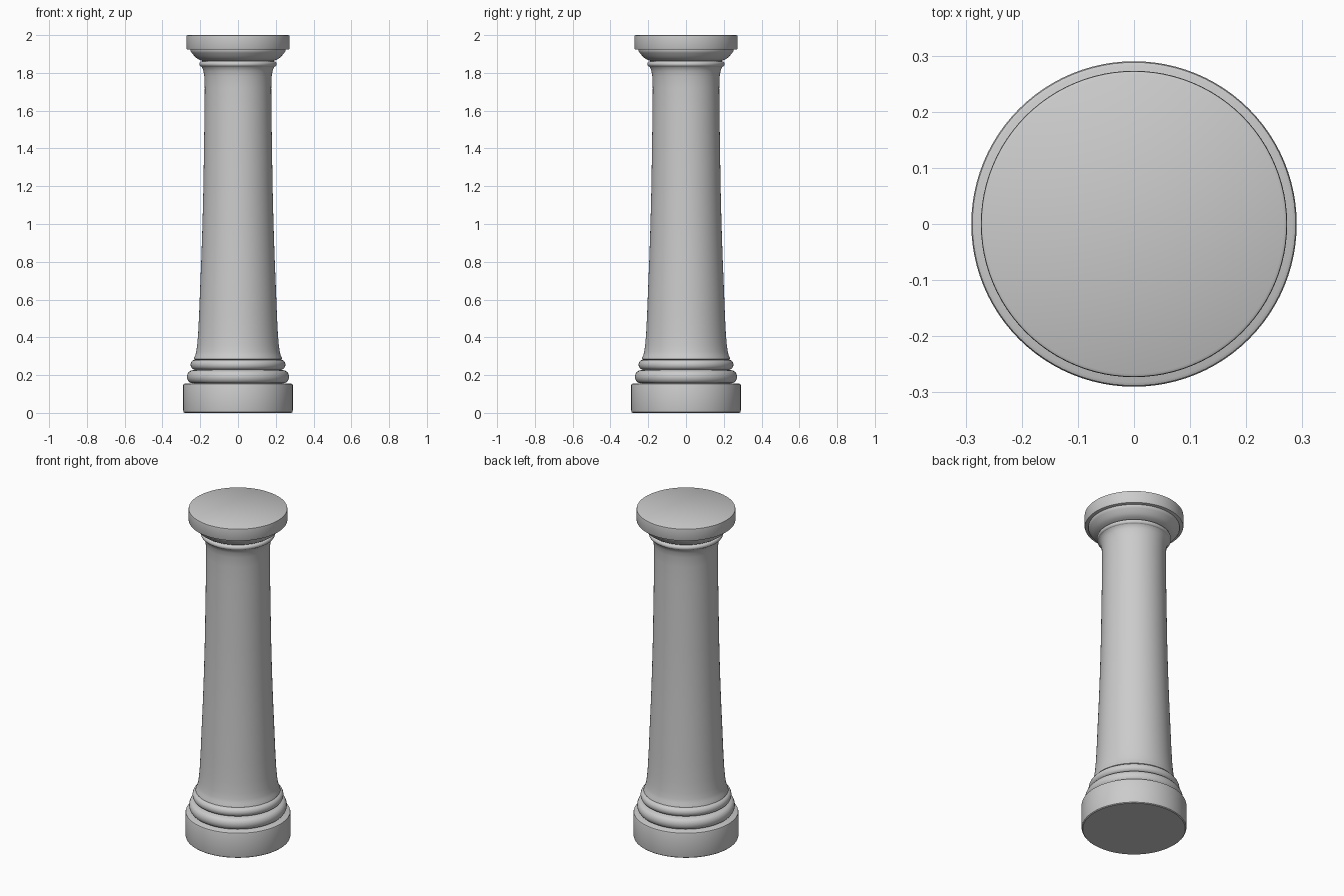
import bpy, bmesh, math

if "Cube" in bpy.data.objects:
    bpy.data.objects.remove(bpy.data.objects["Cube"])

SEGMENTS = 96
stone = bpy.data.materials.new("grey stone")
stone.diffuse_color = (0.6, 0.6, 0.6, 1)
stone.use_nodes = True
stone.node_tree.nodes["Principled BSDF"].inputs["Base Color"].default_value = stone.diffuse_color


def arc(radius, z, depth, half_height, steps=10):
    """Half-round moulding bulging outwards from radius."""
    return [(radius + depth * math.cos(a), z + half_height * math.sin(a))
            for a in [-math.pi / 2 + math.pi * i / steps for i in range(steps + 1)]]


def lathe(name, profile):
    """Spin an (r, z) profile around z and close both ends."""
    bm = bmesh.new()
    rings = []
    for r, z in profile:
        rings.append([bm.verts.new((r * math.cos(2 * math.pi * i / SEGMENTS),
                                    r * math.sin(2 * math.pi * i / SEGMENTS), z))
                      for i in range(SEGMENTS)])
    for low, high in zip(rings, rings[1:]):
        for i in range(SEGMENTS):
            j = (i + 1) % SEGMENTS
            bm.faces.new((low[i], low[j], high[j], high[i]))
    bm.faces.new(rings[0][::-1])
    bm.faces.new(rings[-1])
    mesh = bpy.data.meshes.new(name)
    bm.to_mesh(mesh)
    bm.free()
    mesh.materials.append(stone)
    obj = bpy.data.objects.new(name, mesh)
    bpy.context.collection.objects.link(obj)
    bpy.ops.object.select_all(action='DESELECT')
    obj.select_set(True)
    bpy.context.view_layer.objects.active = obj
    bpy.ops.object.shade_smooth_by_angle(angle=math.radians(35))
    return obj


# Round plinth with softened rims
lathe("plinth", [(0.283, 0), (0.288, 0.004), (0.29, 0.012), (0.29, 0.146),
                 (0.288, 0.152), (0.282, 0.155)])

# Two stacked base rings, fillet, flared shaft and neck ring
column = [(0.25, 0.15)]
column += arc(0.242, 0.191, 0.028, 0.034)
column += [(0.237, 0.227)]
column += arc(0.228, 0.255, 0.023, 0.026)
column += [(0.234, 0.284), (0.232, 0.292), (0.226, 0.305), (0.221, 0.325),
           (0.216, 0.36), (0.211, 0.42), (0.206, 0.52), (0.201, 0.65),
           (0.194, 0.82), (0.188, 1.0), (0.183, 1.2), (0.180, 1.4),
           (0.177, 1.6), (0.176, 1.72), (0.178, 1.78), (0.183, 1.81),
           (0.190, 1.828), (0.196, 1.834)]
column += arc(0.194, 1.847, 0.011, 0.013, 8)
column += [(0.19, 1.862)]
lathe("shaft", column)

# Flaring capital
lathe("capital", [(0.188, 1.855), (0.19, 1.864), (0.2, 1.868), (0.212, 1.873),
                  (0.224, 1.882), (0.234, 1.893), (0.245, 1.906),
                  (0.252, 1.916), (0.252, 1.926)])

# Round top slab
lathe("top_slab", [(0.266, 1.923), (0.271, 1.925), (0.273, 1.93), (0.273, 1.99),
                   (0.272, 1.997), (0.267, 2.0)])
